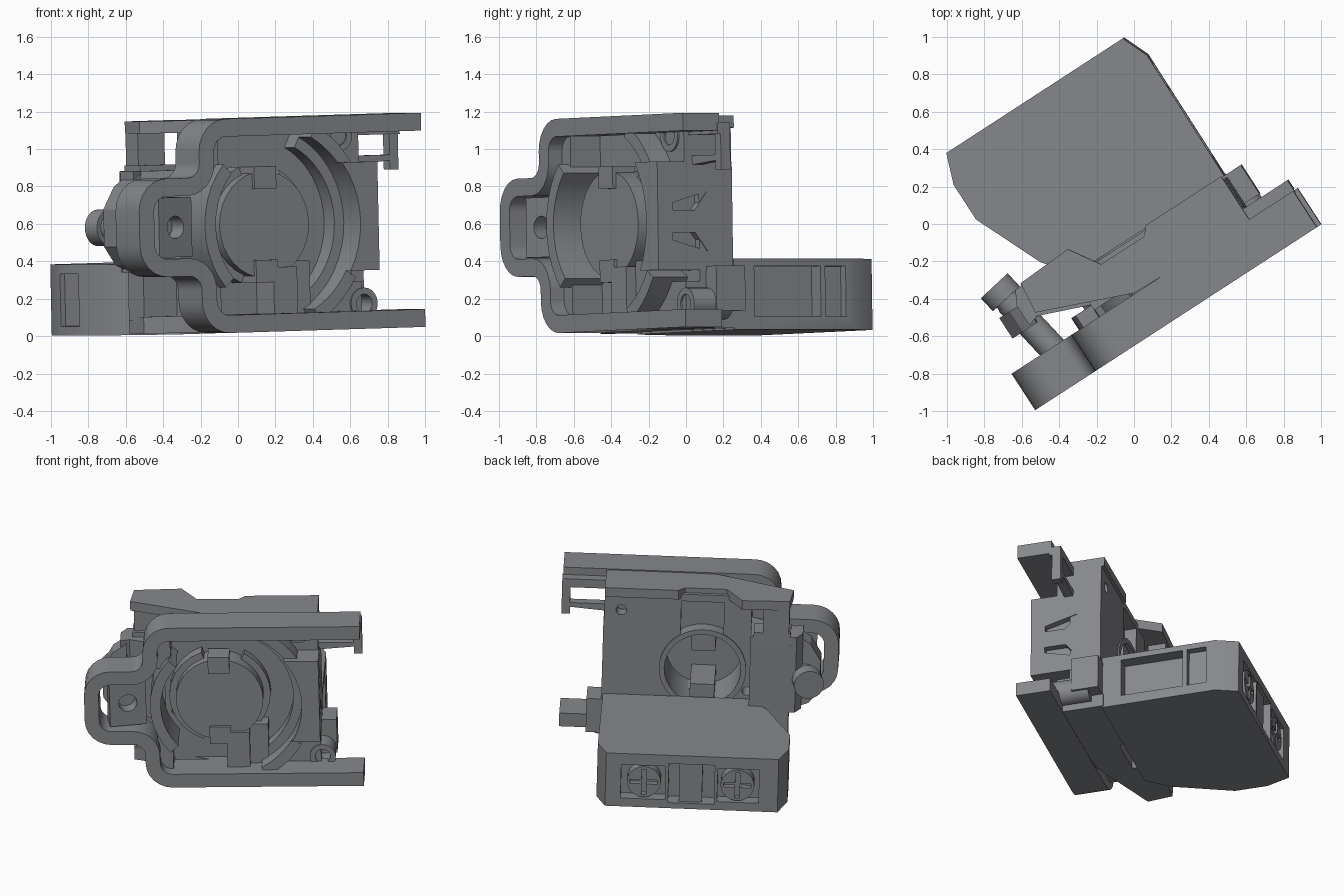
import bpy, bmesh, math
from mathutils import Matrix, Vector

if "Cube" in bpy.data.objects:
    bpy.data.objects.remove(bpy.data.objects["Cube"])

# Built in a local frame: u along the frame, v towards the back, w up; then turned into place
TURN = Matrix.Rotation(math.radians(33), 4, 'Z') @ Matrix.Rotation(math.radians(-1.5), 4, 'Y')
MID = 0.60  # height of the horizontal symmetry line
parts = []


def prism(name, pts, lo, hi, axis='v', keep=True):
    """Extrude a 2D outline along u, v or w."""
    put = {'v': lambda a, b, h: (a, h, b), 'w': lambda a, b, h: (a, b, h),
           'u': lambda a, b, h: (h, a, b)}[axis]
    bm = bmesh.new()
    face = bm.faces.new([bm.verts.new(put(a, b, lo)) for a, b in pts])
    ext = bmesh.ops.extrude_face_region(bm, geom=[face])
    move = Vector(put(0, 0, hi - lo))
    bmesh.ops.translate(bm, vec=move, verts=[g for g in ext['geom'] if isinstance(g, bmesh.types.BMVert)])
    bmesh.ops.recalc_face_normals(bm, faces=bm.faces)
    me = bpy.data.meshes.new(name)
    bm.to_mesh(me)
    bm.free()
    ob = bpy.data.objects.new(name, me)
    bpy.context.collection.objects.link(ob)
    if keep:
        parts.append(ob)
    return ob


def box(name, u0, u1, v0, v1, w0, w1, keep=True):
    return prism(name, [(u0, w0), (u1, w0), (u1, w1), (u0, w1)], v0, v1, 'v', keep)


def arc(cu, cw, r, a0, a1, n):
    return [(cu + r * math.cos(math.radians(a0 + (a1 - a0) * i / n)),
             cw + r * math.sin(math.radians(a0 + (a1 - a0) * i / n))) for i in range(n + 1)]


def disc(name, cu, cw, r, v0, v1, keep=True, n=32):
    return prism(name, arc(cu, cw, r, 0, 360, n)[:-1], v0, v1, 'v', keep)


def sector(name, cu, cw, r0, r1, a0, a1, v0, v1, n=10):
    return prism(name, arc(cu, cw, r0, a0, a1, n) + arc(cu, cw, r1, a1, a0, n), v0, v1)


def cut(ob, *cutters):
    """Subtract the cutters, bake the result and remove them."""
    for c in cutters:
        m = ob.modifiers.new('cut', 'BOOLEAN')
        m.operation, m.solver, m.object = 'DIFFERENCE', 'EXACT', c
        bpy.context.view_layer.update()
        ev = ob.evaluated_get(bpy.context.evaluated_depsgraph_get())
        me = bpy.data.meshes.new_from_object(ev)
        ob.modifiers.clear()
        ob.data = me
        bpy.data.objects.remove(c)


def rounded(path, r, n=6):
    """Round the inner corners of an open right-angled path."""
    P = [Vector(p) for p in path]
    out = [P[0]]
    for a, b, c in zip(P, P[1:], P[2:]):
        d0, d1 = (a - b).normalized(), (c - b).normalized()
        s, e = b + d0 * r, b + d1 * r
        mid = s + e - b
        for i in range(n + 1):
            t = math.pi / 2 * i / n
            out.append(mid - d1 * r * math.cos(t) - d0 * r * math.sin(t))
    return out + [P[-1]]


def band(path, t):
    """Outline of a strip of thickness t around a path."""
    left, right = [], []
    for i, p in enumerate(path):
        d = (path[min(i + 1, len(path) - 1)] - path[max(i - 1, 0)]).normalized()
        nrm = Vector((-d.y, d.x)) * t / 2
        left.append(tuple(p + nrm))
        right.append(tuple(p - nrm))
    return left + right[::-1]


# Front clamp frame: two arms joined by a keyhole-shaped loop
half = [(0.841, 0.525), (-0.53, 0.525), (-0.53, 0.215), (-0.92, 0.215)]
path = [(u, MID - d) for u, d in half] + [(u, MID + d) for u, d in reversed(half)]
prism('clamp_frame', band(rounded(path, 0.125), 0.095), -0.547, -0.315)

# Carrier plate with a round through-hole and side windows
plate = prism('carrier_plate', [(-0.45, 0.10), (0.56, 0.10), (0.56, 1.13), (-0.40, 1.13), (-0.40, 0.90), (-0.45, 0.85)],
              -0.27, -0.06)
cut(plate, disc('c', -0.09, MID, 0.28, -0.5, 0.2, False),
    box('c', -0.22, 0.06, -0.14, 0.2, 0.80, 1.08, False),
    disc('c', 0.45, 1.0, 0.035, -0.5, 0.2, False, 16),
    disc('c', -0.38, 0.45, 0.03, -0.5, 0.2, False, 16))

# Top and bottom rails following the plan outline
plan = [(-0.34, 0.08), (-0.235, -0.085), (0.04, -0.085), (0.08, -0.04), (0.56, -0.04),
        (0.56, -0.33), (-0.17, -0.31), (-0.67, -0.11), (-0.65, 0.065)]
prism('top_rail', plan, 1.10, 1.165, 'w')
prism('bottom_rail', plan, 0.03, 0.12, 'w')
box('side_lug', 0.50, 0.66, -0.23, -0.046, 0.12, 0.36)

# Left lever body, its leg, the nut lug and the screw
prism('lever_body', [(-0.40, 0.06), (-0.70, 0.05), (-0.74, -0.02), (-0.74, -0.15), (-0.68, -0.13), (-0.40, -0.24)],
      0.36, 0.90, 'w')
prism('lever_flange', [(-0.70, 0.36), (-0.79, 0.40), (-0.86, 0.50), (-0.86, 0.70), (-0.79, 0.82), (-0.70, 0.88)],
      -0.16, -0.03)
box('lever_lower', -0.66, -0.42, -0.10, 0.05, 0.10, 0.40)
box('lever_upper', -0.66, -0.42, -0.09, 0.06, 0.84, 0.93)
box('lever_leg', -0.65, -0.48, -0.06, 0.06, 0.90, 1.14)
tilt = Matrix.Translation((-0.733, -0.2, MID)) @ Matrix.Rotation(math.radians(10), 4, 'Z')
lug = box('nut_lug', -0.12, 0.12, -0.27, -0.15, -0.16, 0.16)
cut(lug, disc('c', 0, 0, 0.06, -0.4, -0.18, False, 20))
screw = [lug, disc('screw_shaft', 0, 0, 0.075, -0.17, 0.22), disc('screw_collar', 0, 0, 0.07, 0.15, 0.26),
         disc('screw_head', 0, 0, 0.098, 0.24, 0.335)]
for ob in screw:
    ob.data.transform(tilt)

# Centre cup protruding to the front, open to the back
cup = disc('centre_cup', -0.09, MID, 0.285, -0.42, -0.05)
cut(cup, disc('c', -0.09, MID, 0.25, -0.38, 0.2, False))
sector('cup_step', -0.09, MID, 0.27, 0.33, 110, 250, -0.36, -0.24)
sector('cup_step_right', -0.09, MID, 0.27, 0.33, -60, 60, -0.33, -0.24)
for s, n in ((1, 'top'), (-1, 'bottom')):
    lo, hi = sorted((MID + s * 0.19, MID + s * 0.31))
    box(n + '_key', -0.16, -0.02, -0.44, -0.30, lo, hi)
    lo, hi = sorted((MID + s * 0.12, MID + s * 0.27))
    box(n + '_inner_key', -0.17, -0.01, -0.39, -0.08, lo, hi)

# Collar: notched right wall hollowed by the round bore, and the left walls
wall = box('collar_right', 0.28, 0.565, -0.535, -0.06, 0.34, 0.92)
cut(wall, disc('c', -0.07, MID, 0.52, -0.7, -0.37, False, 48),
    disc('c', -0.07, MID, 0.46, -0.5, -0.26, False, 48), box('c', 0.2, 0.50, -0.26, 0, 0.2, 1.1, False))
for s in (-1, 1):
    cut(wall, prism('c', [(-0.44, MID + s * 0.06), (-0.30, MID + s * 0.06), (-0.22, MID + s * 0.16),
                          (-0.44, MID + s * 0.10)], 0.52, 0.7, 'u', False))
    # Curved ends of the right wall and straight corners of the left one
    a0, a1 = (30, 62) if s > 0 else (-62, -30)
    sector('collar_right_end', -0.07, MID, 0.52, 0.59, a0, a1, -0.49, -0.24, 6)
    sector('collar_right_step', -0.07, MID, 0.46, 0.53, a0, a1, -0.37, -0.24, 6)
    prism('corner_wedge', [(0.20, MID + s * 0.50), (0.56, MID + s * 0.50), (0.56, MID + s * 0.32),
                           (0.42, MID + s * 0.32)], -0.36, -0.24)
    lo, hi = sorted((MID + s * 0.24, MID + s * 0.49))
    box('collar_left_corner', -0.50, -0.40, -0.46, -0.24, lo, hi)
sector('collar_left', -0.05, MID, 0.42, 0.49, 138, 222, -0.53, -0.24, 10)
box('lower_post', -0.05, 0.10, -0.44, -0.24, 0.12, 0.37)
box('lower_post_side', 0.10, 0.22, -0.38, -0.24, 0.12, 0.40)

# Hollow bosses at the right corners
for n, u, w in (('lower', 0.57, 0.16), ('upper', 0.43, 1.06)):
    boss = disc(n + '_boss', u, w, 0.085, -0.37, -0.12, True, 20)
    cut(boss, disc('c', u, w, 0.05, -0.5, -0.17, False, 16))

# Open tab hanging under the upper arm
box('tab_strip', 0.79, 0.845, -0.31, -0.25, 0.87, 1.09)
prism('tab_brace', [(0.54, 0.90), (0.80, 0.92), (0.80, 0.95), (0.54, 0.95)], -0.31, -0.25)
box('tab_top', 0.54, 0.845, -0.33, -0.25, 1.06, 1.12)

# Rear contact block with recesses in the sides and the back
block = prism('contact_block', [(-0.52, 0.10), (-0.40, -0.05), (0.555, -0.05), (0.56, 0.72), (0.50, 0.865),
                                (-0.625, 0.865), (-0.685, 0.70), (-0.685, 0.48)], 0.02, 0.40, 'w')
cut(block, box('c', 0.47, 0.7, 0.08, 0.50, 0.09, 0.36, False),
    box('c', 0.51, 0.7, 0.53, 0.66, 0.09, 0.36, False),
    box('c', -0.8, -0.655, 0.50, 0.68, 0.07, 0.35, False),
    box('c', -0.21, 0.09, 0.76, 1.0, 0.06, 0.34, False),
    box('c', -0.50, -0.23, 0.78, 1.0, 0.08, 0.32, False),
    box('c', 0.11, 0.40, 0.78, 1.0, 0.08, 0.32, False))
box('block_divider', -0.13, 0.02, 0.75, 0.84, 0.05, 0.35)

# Cross-slotted terminal screws in the back recesses
for u in (-0.36, 0.25):
    head = disc('terminal_screw', u, 0.20, 0.11, 0.76, 0.86, True, 24)
    cut(head, box('c', u - 0.09, u + 0.09, 0.82, 1, 0.185, 0.215, False),
        box('c', u - 0.015, u + 0.015, 0.82, 1, 0.11, 0.29, False))

# Turn everything into the final position, dark grey, smooth only the curved walls
grey = bpy.data.materials.new('dark_grey')
grey.diffuse_color = (0.24, 0.247, 0.262, 1)
grey.use_nodes = True
grey.node_tree.nodes["Principled BSDF"].inputs["Base Color"].default_value = grey.diffuse_color
for ob in parts:
    ob.data.transform(TURN)
    ob.data.materials.clear()
    ob.data.materials.append(grey)
    ob.select_set(True)
bpy.context.view_layer.objects.active = parts[0]
bpy.ops.object.shade_smooth_by_angle(angle=math.radians(25))
